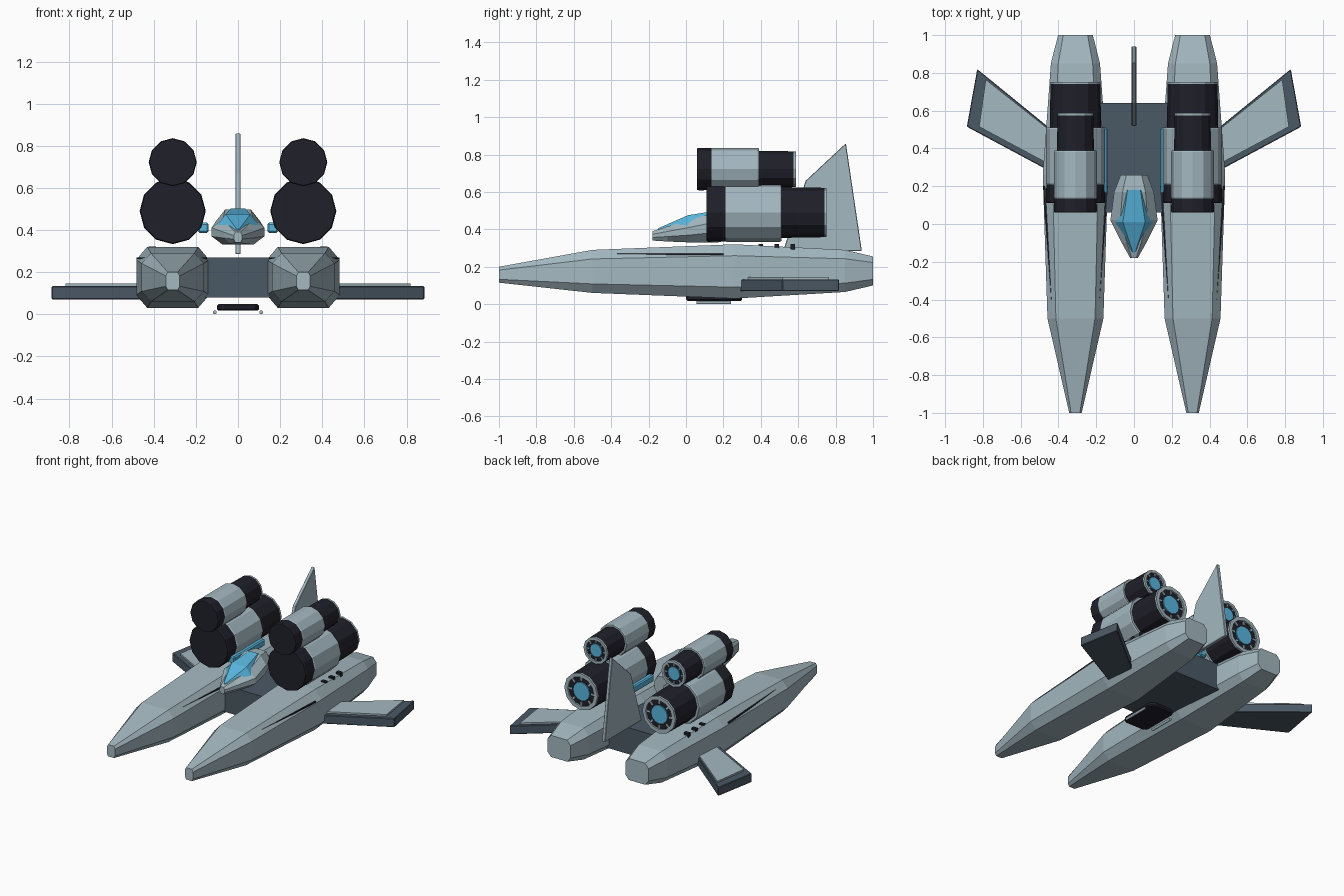
import bpy, bmesh, math
from mathutils import Matrix, Vector

if "Cube" in bpy.data.objects:
    bpy.data.objects.remove(bpy.data.objects["Cube"])


def material(name, rgb):
    m = bpy.data.materials.new(name)
    m.use_nodes = True
    m.diffuse_color = (*rgb, 1)
    m.node_tree.nodes["Principled BSDF"].inputs["Base Color"].default_value = (*rgb, 1)
    return m


SILVER = material("pale_silver", (0.37, 0.48, 0.53))
SLATE = material("dark_slate", (0.07, 0.1, 0.13))
BLACK = material("near_black", (0.014, 0.014, 0.023))
BLUE = material("glass_blue", (0.1, 0.47, 0.74))


def finish(bm, name, mat, bevel=0):
    bmesh.ops.recalc_face_normals(bm, faces=bm.faces)
    me = bpy.data.meshes.new(name)
    bm.to_mesh(me)
    bm.free()
    me.materials.append(mat)
    ob = bpy.data.objects.new(name, me)
    bpy.context.collection.objects.link(ob)
    if bevel:
        mod = ob.modifiers.new("edge", "BEVEL")
        mod.width = bevel
        mod.segments = 1
    return ob


def skin(name, mat, rings, bevel=0, closed=False):
    """Join rings of equal length into a solid, capped unless closed."""
    bm = bmesh.new()
    loops = [[bm.verts.new(p) for p in ring] for ring in rings]
    pairs = list(zip(loops, loops[1:]))
    if closed:
        pairs.append((loops[-1], loops[0]))
    else:
        bm.faces.new(loops[0])
        bm.faces.new(loops[-1])
    n = len(loops[0])
    for a, b in pairs:
        for i in range(n):
            j = (i + 1) % n
            bm.faces.new((a[i], a[j], b[j], b[i]))
    return finish(bm, name, mat, bevel)


def box(name, mat, x, y, z, bevel=0):
    rings = [[(x[0], v, w) for v, w in ((y[0], z[0]), (y[1], z[0]), (y[1], z[1]), (y[0], z[1]))],
             [(x[1], v, w) for v, w in ((y[0], z[0]), (y[1], z[0]), (y[1], z[1]), (y[0], z[1]))]]
    return skin(name, mat, rings, bevel)


def octagon(cx, y, hw, zb, zt, cut_x, cut_z):
    """Rectangle across the ship with chamfered corners."""
    ix, iz = hw * (1 - cut_x), (zt - zb) * cut_z
    half = [(ix, zb), (hw, zb + iz), (hw, zt - iz), (ix, zt)]
    return [(cx + a, y, b) for a, b in half] + [(cx - a, y, b) for a, b in reversed(half)]


def circle(cx, y, cz, r, n=12):
    return [(cx + r * math.sin(2 * math.pi * i / n), y, cz + r * math.cos(2 * math.pi * i / n))
            for i in range(n)]


def drum(name, mat, cx, cz, profile):
    """Faceted solid of revolution along y from (y, radius) pairs."""
    return skin(name, mat, [circle(cx, y, cz, r) for y, r in profile])


def nozzle(tag, cx, cz, y, r):
    """Rim, spokes and glowing core at the rear of an engine."""
    rim = ((y - 0.012, r), (y + 0.012, r), (y + 0.012, r * 0.8), (y - 0.012, r * 0.8))
    skin(tag + "_rim", SILVER, [circle(cx, v, cz, q) for v, q in rim], closed=True)
    drum(tag + "_core", BLUE, cx, cz, ((y - 0.01, r * 0.5), (y + 0.008, r * 0.5)))
    bm = bmesh.new()
    for i in range(8):
        spin = Matrix.Rotation(math.pi * i / 4, 4, "Y")
        place = Matrix.Translation((cx, y, cz)) @ spin @ Matrix.Translation((0, 0, r * 0.7))
        bmesh.ops.create_cube(bm, matrix=place @ Matrix.Diagonal((r * 0.09, 0.01, r * 0.24, 1)))
    finish(bm, tag + "_spokes", SILVER)


def engine(tag, cx, cz, ys, r_front, r_back):
    y0, y1, y2, y3 = ys
    drum(tag + "_intake", BLACK, cx, cz, ((y0, r_front * 0.97), (y0 + 0.008, r_front), (y1, r_front * 0.98)))
    drum(tag + "_casing", SILVER, cx, cz,
         ((y1, r_front * 0.98), (y1 + 0.008, r_front), (y2 - 0.008, r_front), (y2, r_front * 0.97)))
    drum(tag + "_exhaust", BLACK, cx, cz, ((y2, r_back * 1.03), (y3, r_back)))
    nozzle(tag + "_nozzle", cx, cz, y3, r_back)


# Hull stations: y, half width, bottom, top
HULL = ((-1, 0.033, 0.115, 0.2), (-0.5, 0.148, 0.06, 0.29), (0.26, 0.173, 0.03, 0.32),
        (0.85, 0.13, 0.065, 0.29), (1, 0.092, 0.1, 0.255))

for side, s in (("left", 1), ("right", -1)):
    cx = 0.31 * s
    skin(side + "_hull", SILVER, [octagon(cx, *st, 0.3, 0.21) for st in HULL])

    # Thin slot lines along the upper chamfers
    slot = [[(cx + a, y, z) for a, z in ((-w, 0.262), (w, 0.262), (w, 0.27), (-w, 0.27))]
            for y, w in ((-0.4, 0.128), (0.2, 0.172))]
    skin(side + "_hull_slots", BLACK, slot)

    # Row of vents on the hull top
    for i in range(3):
        y = 0.4 + 0.085 * i
        box(f"{side}_vent_{i + 1}", BLACK, (0.39 * s, 0.425 * s), (y - 0.012, y + 0.012), (0.29, 0.322))

    # Stacked engines
    engine(side + "_lower_engine", cx, 0.49, (0.11, 0.21, 0.51, 0.74), 0.157, 0.132)
    engine(side + "_upper_engine", cx, 0.722, (0.06, 0.135, 0.39, 0.575), 0.114, 0.095)
    box(side + "_coolant_bar", BLUE, (0.14 * s, 0.19 * s), (0.16, 0.51), (0.385, 0.435), 0.008)

    # Swept wing with raised panel
    wing = ((0.4, 0.255), (0.885, 0.515), (0.83, 0.82), (0.4, 0.47))
    panel = ((0.4, 0.29), (0.82, 0.515), (0.785, 0.765), (0.4, 0.46))
    skin(side + "_wing", SLATE, [[(x * s, y, z) for x, y in wing] for z in (0.07, 0.133)], 0.004)
    skin(side + "_wing_panel", SILVER, [[(x * s, y, z) for x, y in panel] for z in (0.13, 0.145)])

    # Landing skid rod
    drum(side + "_skid_rod", SILVER, 0.11 * s, 0.009, ((0.055, 0.009), (0.24, 0.009)))

# Central deck and belly skid
box("deck", SLATE, (-0.2, 0.2), (0.06, 0.64), (0.08, 0.27))
skid = ((0.075, 0), (0.1, 0.03), (0.1, 0.27), (0.075, 0.3))
outline = list(skid) + [(-x, y) for x, y in reversed(skid)]
skin("belly_skid", BLACK, [[(x, y, z) for x, y in outline] for z in (0.017, 0.048)], 0.008)

# Tail fin
fin = ((0.52, 0.285), (0.94, 0.285), (0.855, 0.86), (0.64, 0.66))
skin("tail_fin", SILVER, [[(x, y, z) for y, z in fin] for x in (-0.012, 0.012)], 0.003)

# Cockpit pod
POD = ((-0.18, 0.02, 0.34, 0.39), (-0.1, 0.065, 0.335, 0.415), (0.02, 0.125, 0.33, 0.45),
       (0.17, 0.105, 0.33, 0.497), (0.26, 0.07, 0.35, 0.49))
skin("cockpit_pod", SILVER, [octagon(0, *st, 0.42, 0.33) for st in POD])

# Faceted canopy: y, half width, sill, top
CANOPY = ((-0.15, 0.012, 0.385, 0.405), (0.01, 0.107, 0.415, 0.475), (0.18, 0.062, 0.45, 0.503))
skin("canopy", BLUE, [[(-w, y, a), (w, y, a), (w * 0.55, y, b), (-w * 0.55, y, b)]
                      for y, w, a, b in CANOPY])
